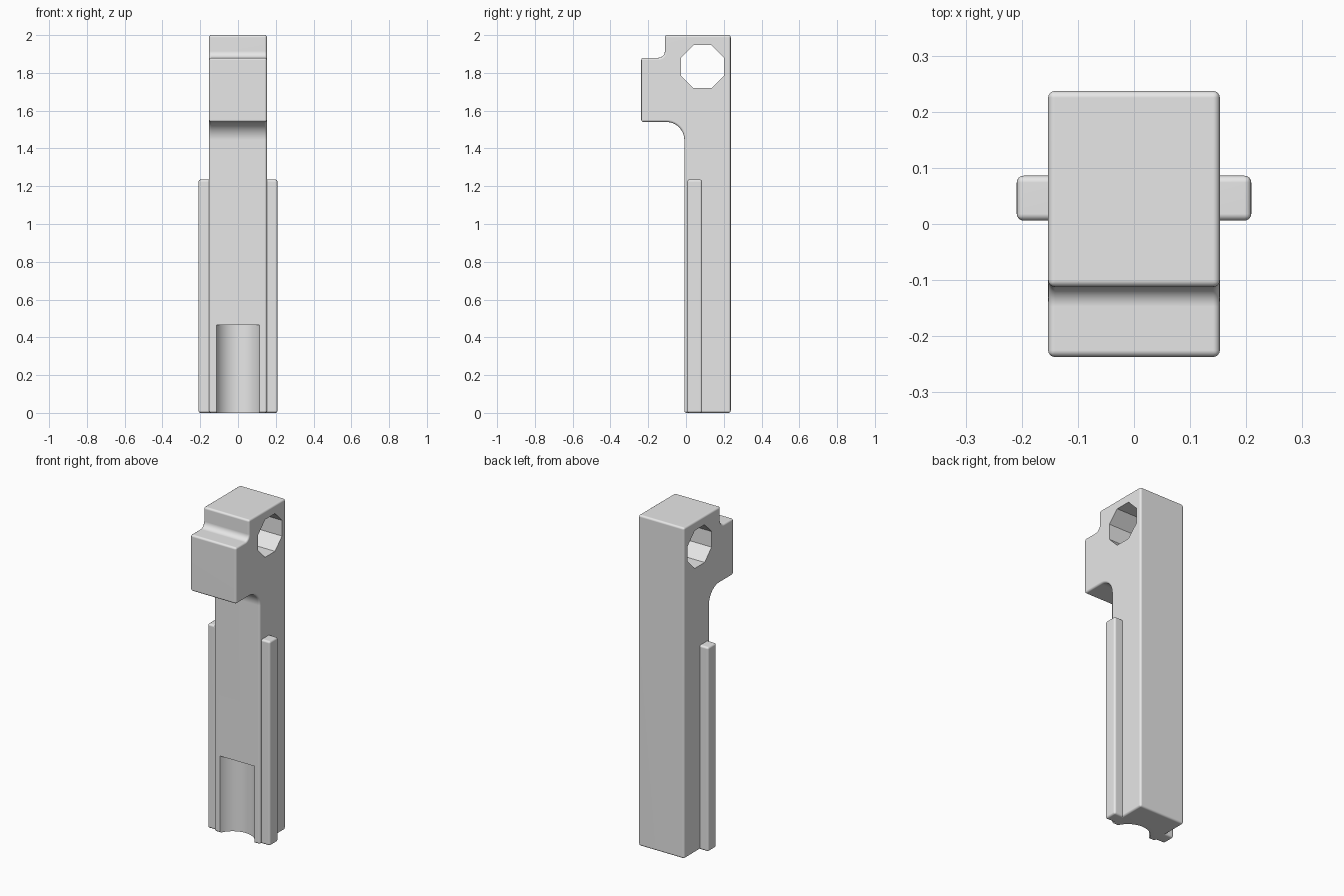
import bpy, bmesh
from math import sin, cos, pi, radians

cube = bpy.data.objects.get("Cube")
if cube:
    bpy.data.objects.remove(cube, do_unlink=True)

grey = bpy.data.materials.new("light grey")
grey.use_nodes = True
COLOUR = (0.8, 0.8, 0.8, 1)
grey.diffuse_color = COLOUR
grey.node_tree.nodes["Principled BSDF"].inputs["Base Color"].default_value = COLOUR


def arc(cx, cy, r, start, end, n):
    """Points on an arc, angles in degrees."""
    angles = [radians(start + (end - start) * i / n) for i in range(n + 1)]
    return [(cx + r * cos(a), cy + r * sin(a)) for a in angles]


def prism(name, points, low, high, axis):
    """Extrude a 2D outline along x (outline in y, z) or z (outline in x, y)."""
    bm = bmesh.new()
    place = (lambda p: (low, *p)) if axis == "x" else (lambda p: (*p, low))
    face = bm.faces.new([bm.verts.new(place(p)) for p in points])
    grown = bmesh.ops.extrude_face_region(bm, geom=[face])["geom"]
    move = (high - low, 0, 0) if axis == "x" else (0, 0, high - low)
    bmesh.ops.translate(bm, vec=move, verts=[v for v in grown if isinstance(v, bmesh.types.BMVert)])
    bmesh.ops.recalc_face_normals(bm, faces=bm.faces)
    mesh = bpy.data.meshes.new(name)
    bm.to_mesh(mesh)
    bm.free()
    mesh.materials.append(grey)
    obj = bpy.data.objects.new(name, mesh)
    bpy.context.collection.objects.link(obj)
    return obj


def select(obj):
    bpy.ops.object.select_all(action="DESELECT")
    obj.select_set(True)
    bpy.context.view_layer.objects.active = obj


def round_edges(obj, width):
    mod = obj.modifiers.new("rounded edges", "BEVEL")
    mod.width = width
    mod.segments = 4
    mod.limit_method = "ANGLE"
    mod.angle_limit = radians(35)
    mod.use_clamp_overlap = False
    select(obj)
    bpy.ops.object.modifier_apply(modifier=mod.name)


def cut(obj, cutter):
    mod = obj.modifiers.new("cut", "BOOLEAN")
    mod.operation = "DIFFERENCE"
    mod.solver = "EXACT"
    mod.object = cutter
    select(obj)
    bpy.ops.object.modifier_apply(modifier=mod.name)
    bpy.data.objects.remove(cutter, do_unlink=True)


def finish(obj):
    select(obj)
    bpy.ops.object.shade_smooth_by_angle(angle=radians(35))
    mod = obj.modifiers.new("flat faces", "WEIGHTED_NORMAL")
    mod.keep_sharp = True


# Body: shaft with a stepped head overhanging the front
FRONT, BACK, HALF = -0.009, 0.237, 0.153
outline = [(FRONT, 0), (BACK, 0), (BACK, 2), (-0.112, 2)]
outline += arc(-0.147, 1.915, 0.035, 0, -90, 8)
outline += [(-0.237, 1.88), (-0.237, 1.54)]
outline += arc(FRONT - 0.095, 1.445, 0.095, 90, 0, 12)
body = prism("body", outline, -HALF, HALF, "x")
round_edges(body, 0.012)

# Octagonal cross hole through the head
hole = prism("hole_cutter", arc(0.088, 1.833, 0.1235, 22.5, 337.5, 7), -0.3, 0.3, "x")
cut(body, hole)

# Rounded channel at the foot of the front
R, DEPTH = 0.123, 0.08
channel = prism("channel_cutter", arc(0, FRONT + DEPTH - R, R, 0, 354.375, 63), -0.1, 0.465, "z")
cut(body, channel)
finish(body)

# Side rails
for name, side in (("left_rail", 1), ("right_rail", -1)):
    inner, outer = side * 0.12, side * 0.209
    rail = prism(name, [(inner, 0.006), (outer, 0.006), (outer, 0.086), (inner, 0.086)], 0, 1.235, "z")
    round_edges(rail, 0.012)
    finish(rail)
